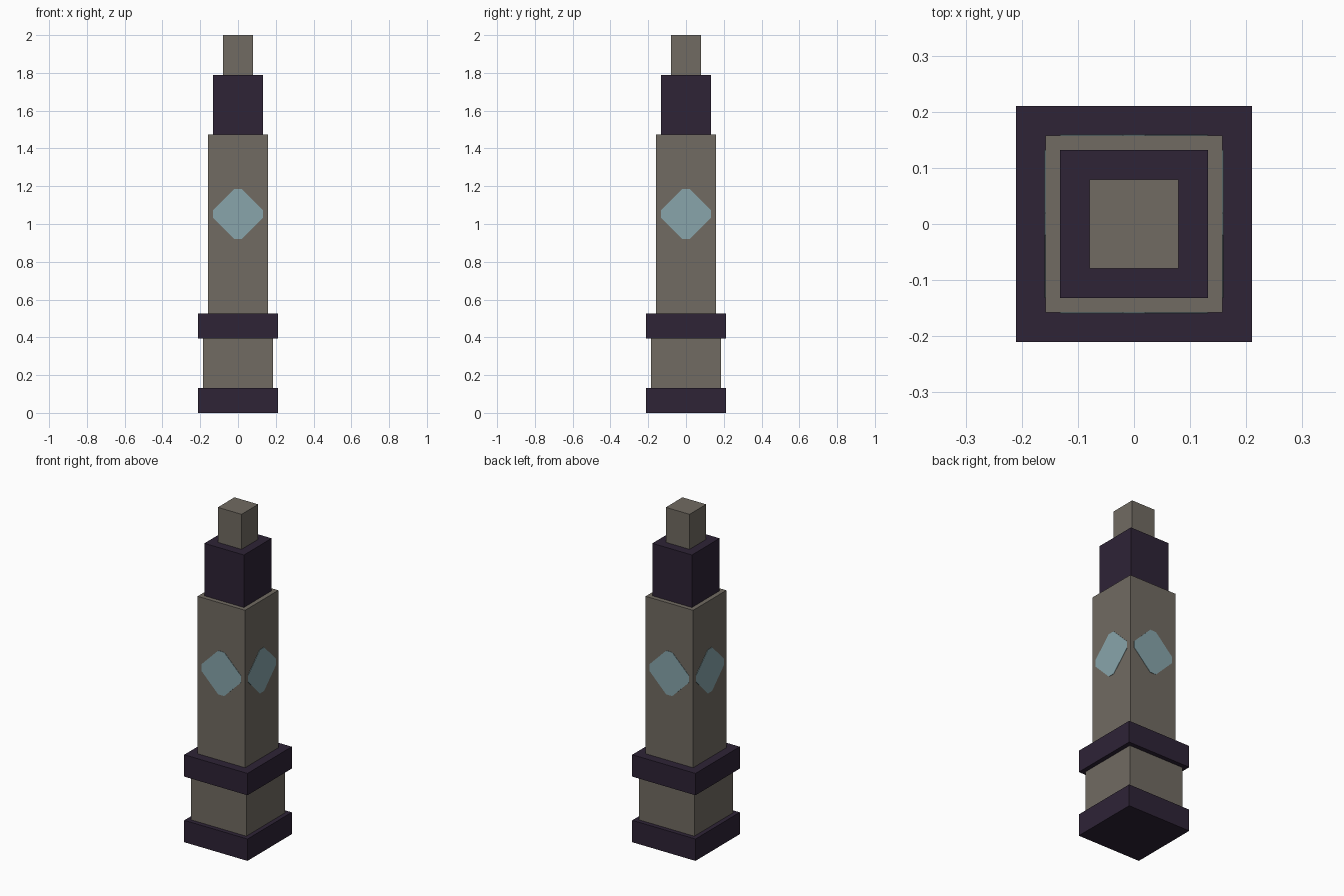
import bpy
import bmesh
import math
from mathutils import Matrix

if "Cube" in bpy.data.objects:
    bpy.data.objects.remove(bpy.data.objects["Cube"], do_unlink=True)

U = 1 / 38  # building module: the tower is 76 modules tall


def to_linear(c):
    c /= 255
    return c / 12.92 if c <= 0.04045 else ((c + 0.055) / 1.055) ** 2.4


def make_material(name, rgb):
    color = [to_linear(c) for c in rgb] + [1.0]
    mat = bpy.data.materials.new(name)
    mat.use_nodes = True
    mat.diffuse_color = color
    bsdf = mat.node_tree.nodes["Principled BSDF"]
    bsdf.inputs["Base Color"].default_value = color
    bsdf.inputs["Roughness"].default_value = 0.9
    return mat


stone = make_material("grey_stone", (113, 107, 98))
dark = make_material("dark_purple", (46, 35, 54))
glass = make_material("pale_blue", (136, 165, 171))


def add_object(name, bm, mat):
    bmesh.ops.recalc_face_normals(bm, faces=bm.faces)
    mesh = bpy.data.meshes.new(name)
    bm.to_mesh(mesh)
    bm.free()
    mesh.materials.append(mat)
    obj = bpy.data.objects.new(name, mesh)
    bpy.context.collection.objects.link(obj)
    return obj


def square_block(name, width, bottom, top, mat):
    """Square block centred on the z axis, measured in modules."""
    bm = bmesh.new()
    size = (width * U, width * U, (top - bottom) * U)
    place = Matrix.Translation((0, 0, (top + bottom) / 2 * U))
    bmesh.ops.create_cube(bm, size=1, matrix=place @ Matrix.Diagonal((*size, 1)))
    return add_object(name, bm, mat)


# Stacked tiers: name, width, bottom, top, material
for tier in (
    ("base_plinth", 16, 0, 5, dark),
    ("lower_block", 14, 5, 15, stone),
    ("middle_band", 16, 15, 20, dark),
    ("main_shaft", 12, 20, 56, stone),
    ("upper_block", 10, 56, 68, dark),
    ("top_cap", 6, 68, 76, stone),
):
    square_block(*tier)


# Blunt-tipped diamond plate set into each side of the shaft
def diamond_plate(name, angle):
    r, t = 5 * U, 0.02          # half size and half width of the blunt tips
    outline = [(t, r), (r, t), (r, -t), (t, -r),
               (-t, -r), (-r, -t), (-r, t), (-t, r)]
    depth = 6 * U
    bm = bmesh.new()
    face = bm.faces.new([bm.verts.new((x, -depth - 0.002, 40 * U + z))
                         for x, z in outline])
    extruded = bmesh.ops.extrude_face_region(bm, geom=[face], use_keep_orig=True)
    verts = [g for g in extruded["geom"] if isinstance(g, bmesh.types.BMVert)]
    bmesh.ops.translate(bm, verts=verts, vec=(0, 0.004, 0))
    bmesh.ops.rotate(bm, verts=bm.verts, cent=(0, 0, 0),
                     matrix=Matrix.Rotation(angle, 3, "Z"))
    return add_object(name, bm, glass)


for i, side in enumerate(("front", "left", "back", "right")):
    diamond_plate(side + "_diamond", i * math.pi / 2)
